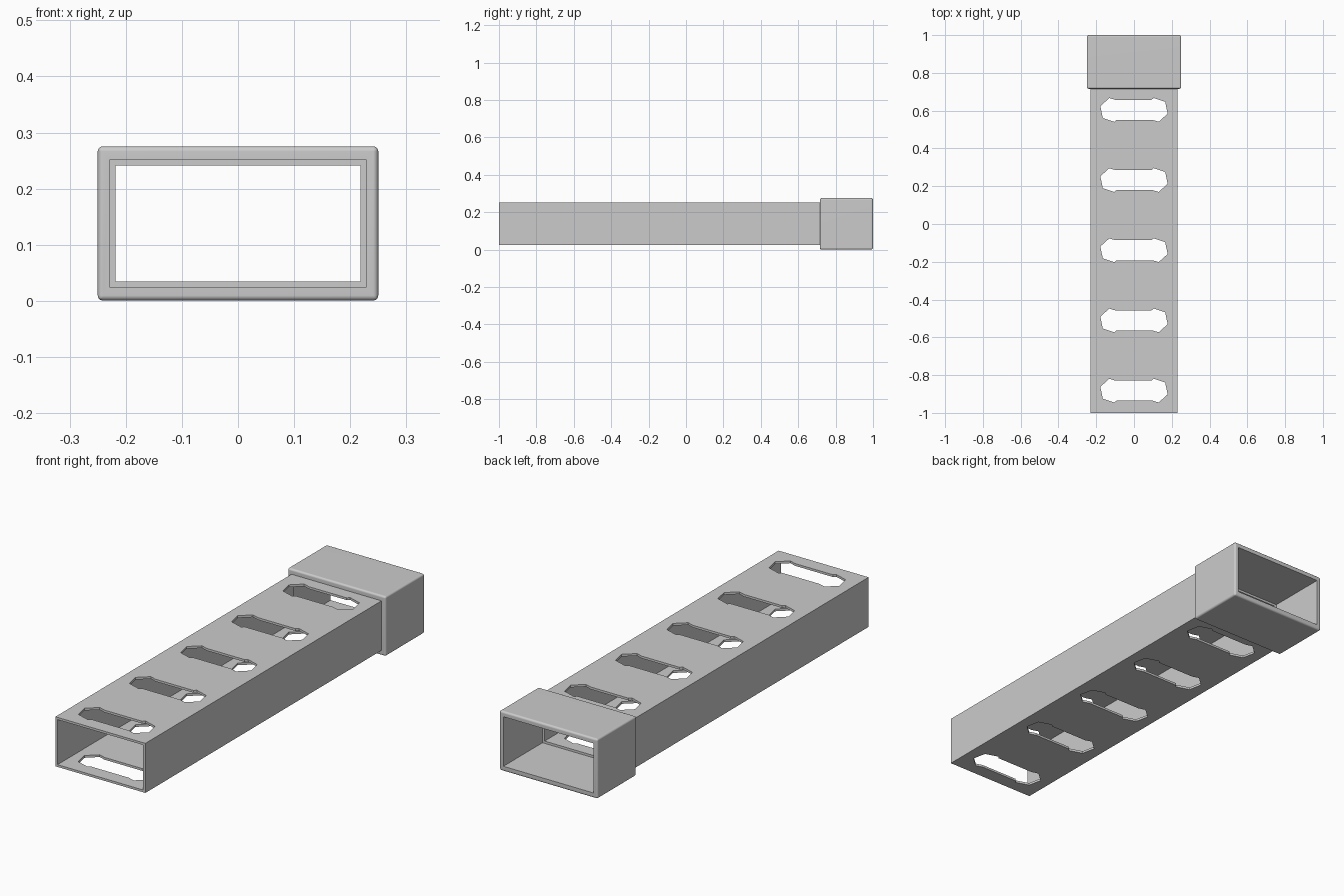
import bpy, bmesh, math

if "Cube" in bpy.data.objects:
    bpy.data.objects.remove(bpy.data.objects["Cube"])

CZ = 0.138          # height of the tube axis
JOINT = 0.716       # where the tube meets the collar


def add_object(name, bm):
    bmesh.ops.recalc_face_normals(bm, faces=bm.faces[:])
    mesh = bpy.data.meshes.new(name)
    bm.to_mesh(mesh)
    bm.free()
    obj = bpy.data.objects.new(name, mesh)
    bpy.context.collection.objects.link(obj)
    return obj


def rect_tube(name, outer, inner, y0, y1, bevel=0.0):
    """Hollow rectangular tube along y; outer and inner are half sizes (x, z)."""
    bm = bmesh.new()

    def ring(half, y):
        return [bm.verts.new((sx * half[0], y, CZ + sz * half[1]))
                for sx, sz in ((-1, -1), (1, -1), (1, 1), (-1, 1))]

    o0, o1, i1, i0 = ring(outer, y0), ring(outer, y1), ring(inner, y1), ring(inner, y0)
    rings = [o0, o1, i1, i0]
    for a, b in zip(rings, rings[1:] + rings[:1]):
        for k in range(4):
            n = (k + 1) % 4
            bm.faces.new((a[k], a[n], b[n], b[k]))
    if bevel:
        out = set(o0 + o1)
        edges = [e for e in bm.edges if e.verts[0] in out and e.verts[1] in out]
        bmesh.ops.bevel(bm, geom=edges, offset=bevel, segments=3,
                        profile=0.5, affect='EDGES')
    return add_object(name, bm)


def slot_outline():
    """Two six-sided ends joined by a slightly narrower straight bar."""
    cx, r, bar = 0.117, 0.0645, 0.053

    def end(c, deg):
        a = math.radians(deg)
        return (c + r * math.cos(a), r * math.sin(a))

    left = [end(-cx, d) for d in (102, 162, 222, 282)]
    right = [end(cx, d) for d in (-78, -18, 42, 102)]
    return (left + [(-0.093, -bar), (0.099, -bar)]
            + right + [(0.093, bar), (-0.099, bar)])


# main tube
tube = rect_tube("vent_tube", (0.229, 0.114), (0.218, 0.1035), -1.0, JOINT)

# row of slot cutters through top and bottom walls
bm = bmesh.new()
for i in range(5):
    yc = 0.604 - 0.3715 * i
    face = bm.faces.new([bm.verts.new((x, yc + y, -0.1)) for x, y in slot_outline()])
    grown = bmesh.ops.extrude_face_region(bm, geom=[face])
    top = [v for v in grown["geom"] if isinstance(v, bmesh.types.BMVert)]
    bmesh.ops.translate(bm, verts=top, vec=(0, 0, 0.5))
cutter = add_object("slot_cutter", bm)
cutter.hide_render = True
cutter.hide_set(True)

cut = tube.modifiers.new("slots", 'BOOLEAN')
cut.operation = 'DIFFERENCE'
cut.solver = 'EXACT'
cut.object = cutter

# rounded socket collar at the back end
collar = rect_tube("socket_collar", (0.25, 0.1375), (0.229, 0.114), JOINT, 1.0, bevel=0.009)
bpy.context.view_layer.objects.active = collar
collar.select_set(True)
bpy.ops.object.shade_smooth_by_angle(angle=math.radians(40))
collar.modifiers.new("even_shading", 'WEIGHTED_NORMAL').keep_sharp = True
